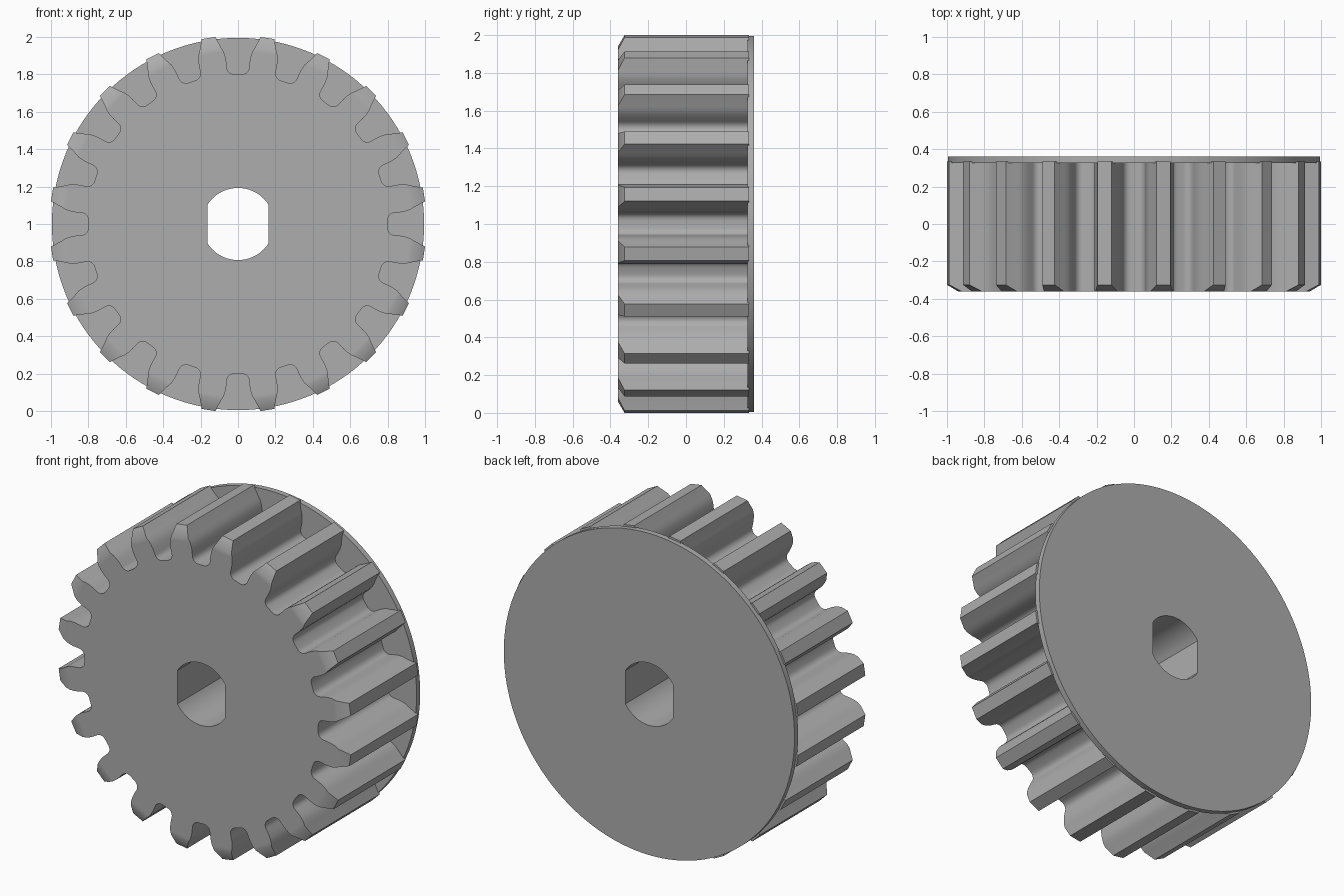
import bpy
import bmesh
from math import sin, cos, pi, acos, hypot, radians
from mathutils import Vector

cube = bpy.data.objects.get("Cube")
if cube:
    bpy.data.objects.remove(cube, do_unlink=True)

TEETH = 20
TIP_CUT = 0.945          # tip radius left by the front chamfer
BORE_R, BORE_FLAT = 0.193, 0.163

grey = bpy.data.materials.new("plain_grey")
grey.use_nodes = True
colour = (0.42, 0.42, 0.42, 1)
grey.diffuse_color = colour
grey.node_tree.nodes["Principled BSDF"].inputs["Base Color"].default_value = colour


def circle(radius, steps):
    return [(radius * cos(2 * pi * i / steps), radius * sin(2 * pi * i / steps)) for i in range(steps)]


def bore_outline(steps=20):
    """Round hole with two flat sides."""
    a = acos(BORE_FLAT / BORE_R)
    arc = [a + (pi - 2 * a) * i / steps for i in range(steps + 1)]
    return [(BORE_R * cos(t + k), BORE_R * sin(t + k)) for k in (0, pi) for t in arc]


def gear_outline():
    """One gap between teeth, mirrored and repeated around the axis."""
    fillet = [(0.02 + 0.04 * sin(t), 0.84 - 0.04 * cos(t)) for t in (i * pi / 10 for i in range(6))]
    flank = [(0.063, 0.87), (0.068, 0.895), (0.076, 0.92), (0.089, 0.941), (0.121, 1.0)]
    half = fillet + flank
    gap = [(-x, r) for x, r in reversed(half)] + half
    points = []
    for i in range(TEETH):
        c, s = cos(2 * pi * i / TEETH), sin(2 * pi * i / TEETH)
        points += [(x * c + r * s, r * c - x * s) for x, r in gap]
    return points


def chamfered(points):
    """Pull each tip corner back down its flank to the chamfer line."""
    result = []
    for i, p in enumerate(points):
        if hypot(*p) > TIP_CUT + 0.02:
            near = (points[i - 1], points[(i + 1) % len(points)])
            p = min(near, key=lambda q: hypot(*q))
        result.append(p)
    return result


def build(name, sections):
    """Loft outer sections along y, bore the middle and cap both ends."""
    bm = bmesh.new()

    def ring(points, y):
        return [bm.verts.new(Vector((x, y, z + 1))) for x, z in points]

    def bridge(a, b):
        for i in range(len(a)):
            j = (i + 1) % len(a)
            bm.faces.new((a[i], a[j], b[j], b[i]))

    outer = [ring(points, y) for points, y in sections]
    for a, b in zip(outer, outer[1:]):
        bridge(a, b)
    bore = bore_outline()
    bridge(ring(bore, sections[0][1]), ring(bore, sections[-1][1]))
    bmesh.ops.remove_doubles(bm, verts=bm.verts, dist=1e-5)
    for y in (sections[0][1], sections[-1][1]):
        rim = [e for e in bm.edges if e.is_boundary and all(abs(v.co.y - y) < 1e-4 for v in e.verts)]
        bmesh.ops.triangle_fill(bm, use_beauty=True, edges=rim, normal=(0, 1, 0))
    bmesh.ops.recalc_face_normals(bm, faces=bm.faces)

    mesh = bpy.data.meshes.new(name)
    bm.to_mesh(mesh)
    bm.free()
    mesh.materials.append(grey)
    obj = bpy.data.objects.new(name, mesh)
    bpy.context.collection.objects.link(obj)
    bpy.ops.object.select_all(action="DESELECT")
    obj.select_set(True)
    bpy.context.view_layer.objects.active = obj
    bpy.ops.object.shade_smooth_by_angle(angle=radians(30))


# Toothed body with chamfered front tips
teeth = gear_outline()
build("gear_body", [(chamfered(teeth), -0.36), (teeth, -0.325), (teeth, 0.333)])

# Thin disc closing the back of the teeth
rim = circle(0.995, 128)
build("back_flange", [(rim, 0.325), (rim, 0.36)])
